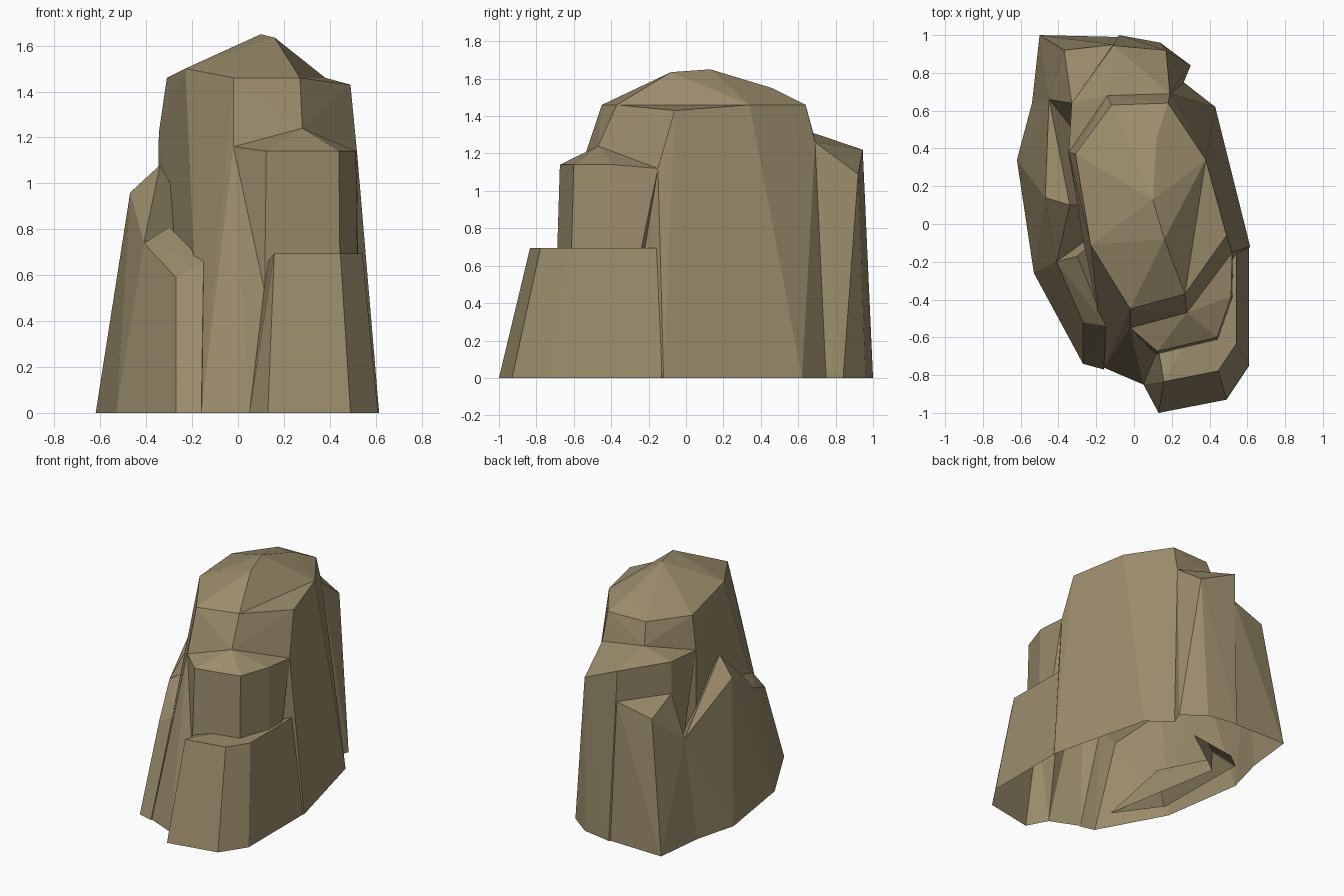
import bpy, bmesh

if "Cube" in bpy.data.objects:
    bpy.data.objects.remove(bpy.data.objects["Cube"])

stone = bpy.data.materials.new("tan_stone")
stone.diffuse_color = (0.33, 0.265, 0.15, 1)
stone.use_nodes = True
stone.node_tree.nodes["Principled BSDF"].inputs["Base Color"].default_value = stone.diffuse_color
made = []


def tapered(foot, centre, scale, z):
    """Top outline of a block: its footprint shrunk towards a centre."""
    return [(c[0] * scale + centre[0] * (1 - scale),
             c[1] * scale + centre[1] * (1 - scale), z) for c in foot]


def rock(name, foot, upper, heart=(0, .1, .5)):
    """Faceted boulder: hull of a footprint, upper corners and the rock's heart.
    Each gets its own short skirt below ground, trimmed off at the end."""
    skirt = -.05 - .01 * len(made)
    bm = bmesh.new()
    pts = [(x, y, z) for x, y in foot for z in (0, skirt)]
    for p in pts + list(upper) + [heart]:
        bm.verts.new(p)
    res = bmesh.ops.convex_hull(bm, input=bm.verts[:])
    junk = {e for e in res["geom_interior"] + res["geom_unused"]
            if isinstance(e, bmesh.types.BMVert)}
    bmesh.ops.delete(bm, geom=list(junk), context='VERTS')
    bmesh.ops.recalc_face_normals(bm, faces=bm.faces[:])
    me = bpy.data.meshes.new(name)
    bm.to_mesh(me)
    bm.free()
    me.materials.append(stone)
    ob = bpy.data.objects.new(name, me)
    bpy.context.collection.objects.link(ob)
    made.append(ob)
    return ob


# corners shared between neighbouring parts
rim = [(x, y, 1.46) for x, y in
       ((-.02, -.45), (.27, -.37), (.38, .34), (.18, .64), (-.12, .63), (-.31, .37))]
rim.append((-.23, -.11, 1.5))
front_sill = [(-.02, -.55, 1.16), (.28, -.47, 1.24), (.52, -.15, 1.12)]
back_sill = [(-.14, .68, 1.31), (.19, .69, 1.26), (-.345, .38, 1.22)]
left_corner, left_valley = (-.41, -.2, .74), (-.45, .66, .71)

# tall central mass with the right-hand shelf
core = rock("rock_formation",
            [(.05, -.85), (-.16, -.76), (.615, -.12), (.43, .62), (.2, .8), (-.36, .4)],
            rim + front_sill + back_sill + [(.49, -.06, 1.43)])

# rounded cap on the summit
rock("summit", [], rim + [(.1, .13, 1.65), (.16, -.08, 1.635), (.12, .46, 1.55)],
     heart=(.05, .1, .9))

# two stepped blocks at the front
foot = [(.13, -1), (.49, -.93), (.61, -.75), (.61, -.13)]
rock("front_step", foot + [(.05, -.85)], tapered(foot, (.27, -.17), .8, .695))
foot = [(.11, -.71), (.45, -.63), (.53, -.4)]
rock("middle_step", foot, tapered(foot, (.3, -.2), .93, 1.14) + front_sill)

# back ledge
rock("back_ledge", [(.3, .84), (.14, .96), (-.08, 1)],
     back_sill + [(.17, .92, 1.09), (-.11, .945, 1.22), (-.33, .64, 1.23),
                  (-.33, .64, 0)])

# back left buttress
rock("back_buttress", [(-.5, 1), (-.08, .99), (-.54, .64)],
     [(-.37, .92, .93), (-.11, .95, 1), (-.33, .64, 1), left_valley])

# left shoulder
rock("left_shoulder", [(-.62, .34), (-.53, -.26), (-.54, .64)],
     [(-.47, .14, .96), (-.34, .1, 1.08), left_corner, left_valley])

# front left buttress
rock("front_buttress", [(-.53, -.26), (-.27, -.74), (-.16, -.77)],
     [(-.27, -.52, .59), (-.15, -.54, .66), (-.3, -.17, .81), left_corner])

# merge everything into one outer surface
bpy.context.view_layer.objects.active = core
for p in made[1:]:
    m = core.modifiers.new("merge", 'BOOLEAN')
    m.operation, m.solver, m.object = 'UNION', 'EXACT', p
    bpy.ops.object.modifier_apply(modifier=m.name)
    bpy.data.objects.remove(p)

# cut the skirt at ground level, leaving the underside open
bm = bmesh.new()
bm.from_mesh(core.data)
bmesh.ops.bisect_plane(bm, geom=bm.verts[:] + bm.edges[:] + bm.faces[:], dist=1e-4,
                       plane_co=(0, 0, 0), plane_no=(0, 0, 1), clear_inner=True)
flat = [f for f in bm.faces if all(v.co.z < .001 for v in f.verts)]
bmesh.ops.delete(bm, geom=flat, context='FACES')
for f in bm.faces:
    f.smooth = False
    f.material_index = 0
bm.to_mesh(core.data)
bm.free()
